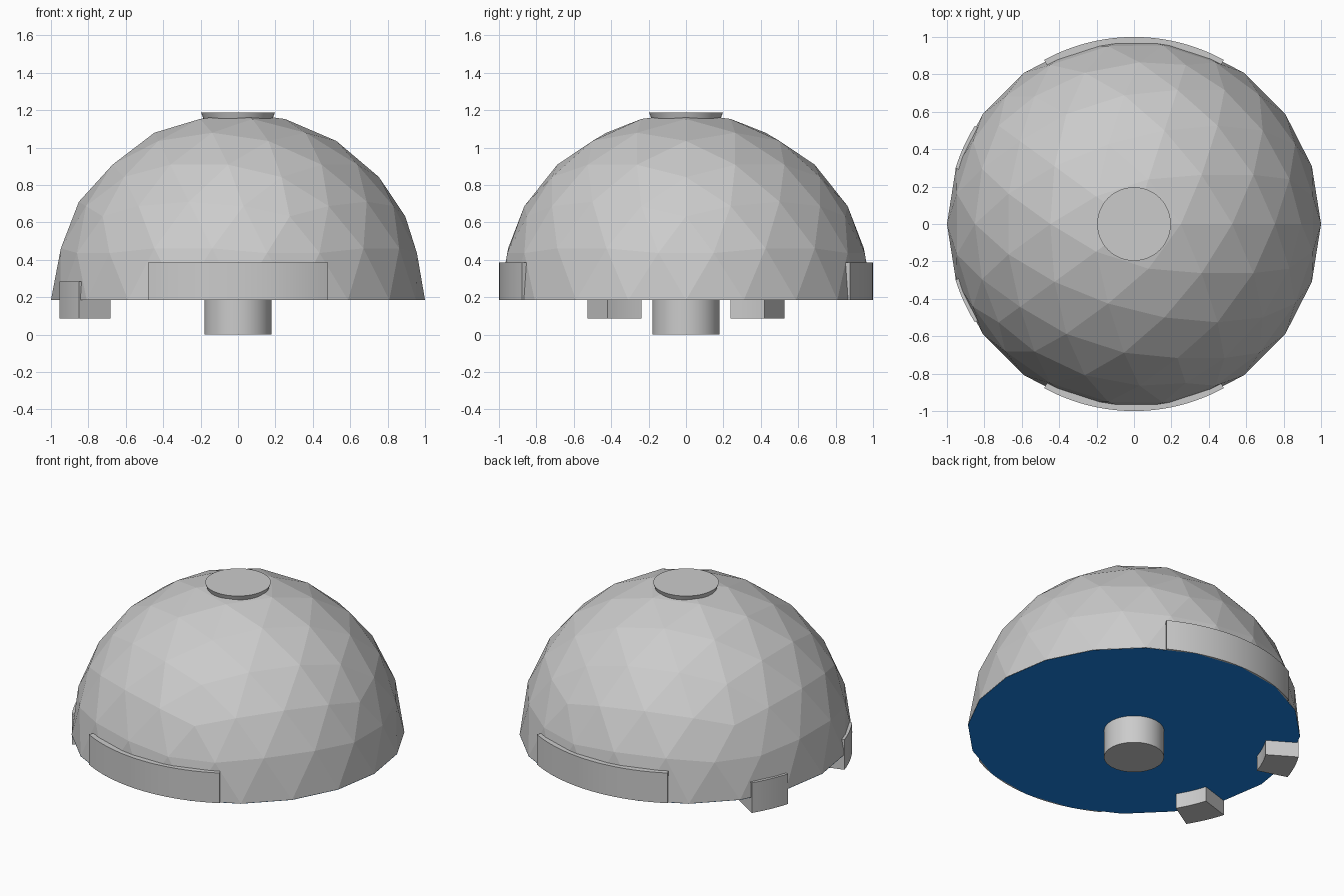
import bpy, bmesh
from math import radians, sin, cos

if "Cube" in bpy.data.objects:
    bpy.data.objects.remove(bpy.data.objects["Cube"])

BASE = 0.185  # height of the dome's flat underside


def make_object(name, bm, smooth=False):
    mesh = bpy.data.meshes.new(name)
    bm.to_mesh(mesh)
    bm.free()
    obj = bpy.data.objects.new(name, mesh)
    bpy.context.collection.objects.link(obj)
    if smooth:
        bpy.ops.object.select_all(action='DESELECT')
        obj.select_set(True)
        bpy.context.view_layer.objects.active = obj
        bpy.ops.object.shade_smooth_by_angle(angle=radians(30))
    return obj


def ring_sector(name, r_in, r_out, z0, z1, mid, half, steps):
    """Curved block: a piece of a ring around the z axis."""
    bm = bmesh.new()
    rows = []
    for i in range(steps + 1):
        a = radians(mid - half + 2 * half * i / steps)
        rows.append([bm.verts.new((r * cos(a), r * sin(a), z))
                     for r, z in ((r_in, z0), (r_out, z0), (r_out, z1), (r_in, z1))])
    for a, b in zip(rows, rows[1:]):
        for k in range(4):
            n = (k + 1) % 4
            bm.faces.new((a[k], a[n], b[n], b[k]))
    bm.faces.new(rows[0])
    bm.faces.new(rows[-1][::-1])
    bmesh.ops.recalc_face_normals(bm, faces=bm.faces)
    return make_object(name, bm, True)


def round_part(name, r_low, r_high, z0, z1):
    bm = bmesh.new()
    bmesh.ops.create_cone(bm, cap_ends=True, segments=48, radius1=r_low,
                          radius2=r_high, depth=z1 - z0)
    bmesh.ops.translate(bm, verts=bm.verts, vec=(0, 0, (z0 + z1) / 2))
    return make_object(name, bm, True)


# Faceted dome: upper half of an icosphere
bm = bmesh.new()
bmesh.ops.create_icosphere(bm, subdivisions=3, radius=1)
bmesh.ops.delete(bm, geom=[v for v in bm.verts if v.co.z < -0.01], context='VERTS')
bmesh.ops.translate(bm, verts=bm.verts, vec=(0, 0, BASE))
make_object("dome", bm)

# Flat blue underside, same 20 sides as the dome rim
bm = bmesh.new()
rim = [bm.verts.new((cos(radians(18 * i)), sin(radians(18 * i)), BASE - 0.001))
       for i in range(20)]
bm.faces.new(rim[::-1])
underside = make_object("underside", bm)
blue = bpy.data.materials.new("blue")
blue.diffuse_color = (0.01, 0.23, 0.8, 1)
blue.use_nodes = True
blue.node_tree.nodes["Principled BSDF"].inputs["Base Color"].default_value = blue.diffuse_color
underside.data.materials.append(blue)

# Neck post below and small flared stud on top
round_part("neck_post", 0.18, 0.18, 0, 0.3)
round_part("top_stud", 0.17, 0.197, 1.11, 1.187)

# Curved side bands front and back, and two clips at the left
for side, label in ((1, "back"), (-1, "front")):
    ring_sector(label + "_band", 0.8, 1.0, BASE, BASE + 0.2, 90 * side, 28.7, 24)
    ring_sector(label + "_clip", 0.8, 1.0, BASE - 0.1, BASE + 0.1,
                180 - 24.5 * side, 7.2, 6)
